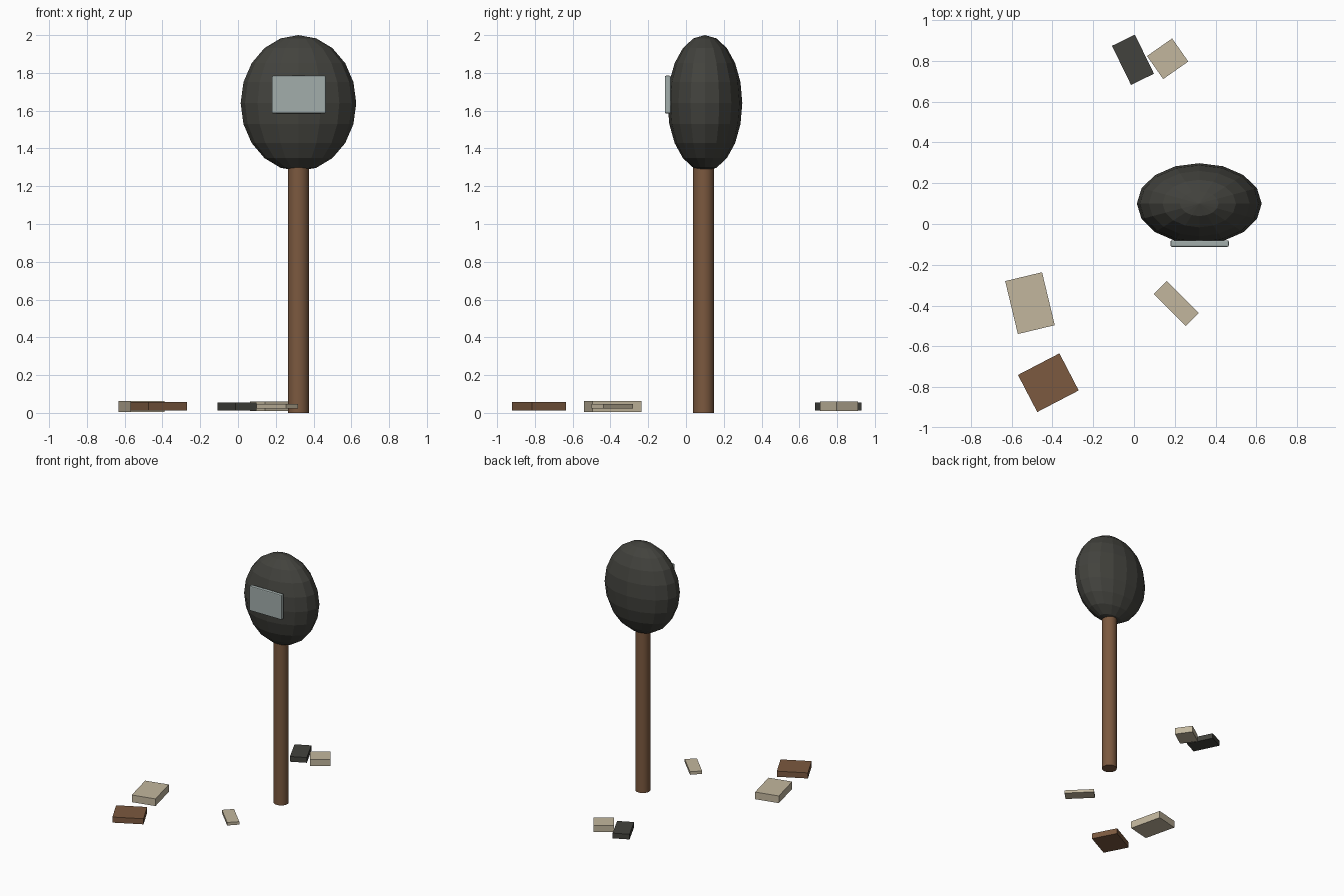
import bpy
from math import radians

cube = bpy.data.objects.get("Cube")
if cube:
    bpy.data.objects.remove(cube, do_unlink=True)


def material(name, colour):
    m = bpy.data.materials.new(name)
    m.use_nodes = True
    m.diffuse_color = (*colour, 1)
    m.node_tree.nodes["Principled BSDF"].inputs["Base Color"].default_value = (*colour, 1)
    return m


charcoal = material("charcoal", (0.055, 0.055, 0.047))
brown = material("brown wood", (0.2, 0.1, 0.05))
tan = material("pale tan", (0.54, 0.47, 0.34))
grey = material("pale grey", (0.36, 0.42, 0.41))


def finish(name, mat, size):
    ob = bpy.context.object
    ob.name = name
    ob.scale = size
    bpy.ops.object.transform_apply(location=False, rotation=False, scale=True)
    ob.data.materials.append(mat)
    return ob


def block(name, mat, centre, size, angle=0):
    bpy.ops.mesh.primitive_cube_add(size=1, location=centre, rotation=(0, 0, radians(angle)))
    return finish(name, mat, size)


# Faceted oval head
bpy.ops.mesh.primitive_uv_sphere_add(segments=16, ring_count=10, radius=1, location=(0.32, 0.1, 1.64))
finish("head", charcoal, (0.306, 0.198, 0.36))

# Round handle
bpy.ops.mesh.primitive_cylinder_add(vertices=16, radius=0.056, depth=1.32, location=(0.32, 0.093, 0.66))
finish("handle", brown, (1, 1, 1))
bpy.ops.object.shade_smooth_by_angle(angle=radians(40))

# Softened plate on the front of the head
plate = block("front_plate", grey, (0.322, -0.096, 1.685), (0.286, 0.032, 0.2))
bevel = plate.modifiers.new("soft edges", "BEVEL")
bevel.width = 0.007
bevel.segments = 2

# Loose blocks lying on the ground
block("dark_block", charcoal, (-0.005, 0.805, 0.034), (0.125, 0.213, 0.042), 26)
block("square_tan_block", tan, (0.165, 0.81, 0.035), (0.15, 0.138, 0.052), 35)
block("large_tan_block", tan, (-0.51, -0.388, 0.034), (0.186, 0.267, 0.058), 13.5)
block("brown_block", brown, (-0.42, -0.778, 0.034), (0.229, 0.205, 0.045), 27.5)
block("small_tan_block", tan, (0.207, -0.39, 0.034), (0.09, 0.222, 0.024), 45)
